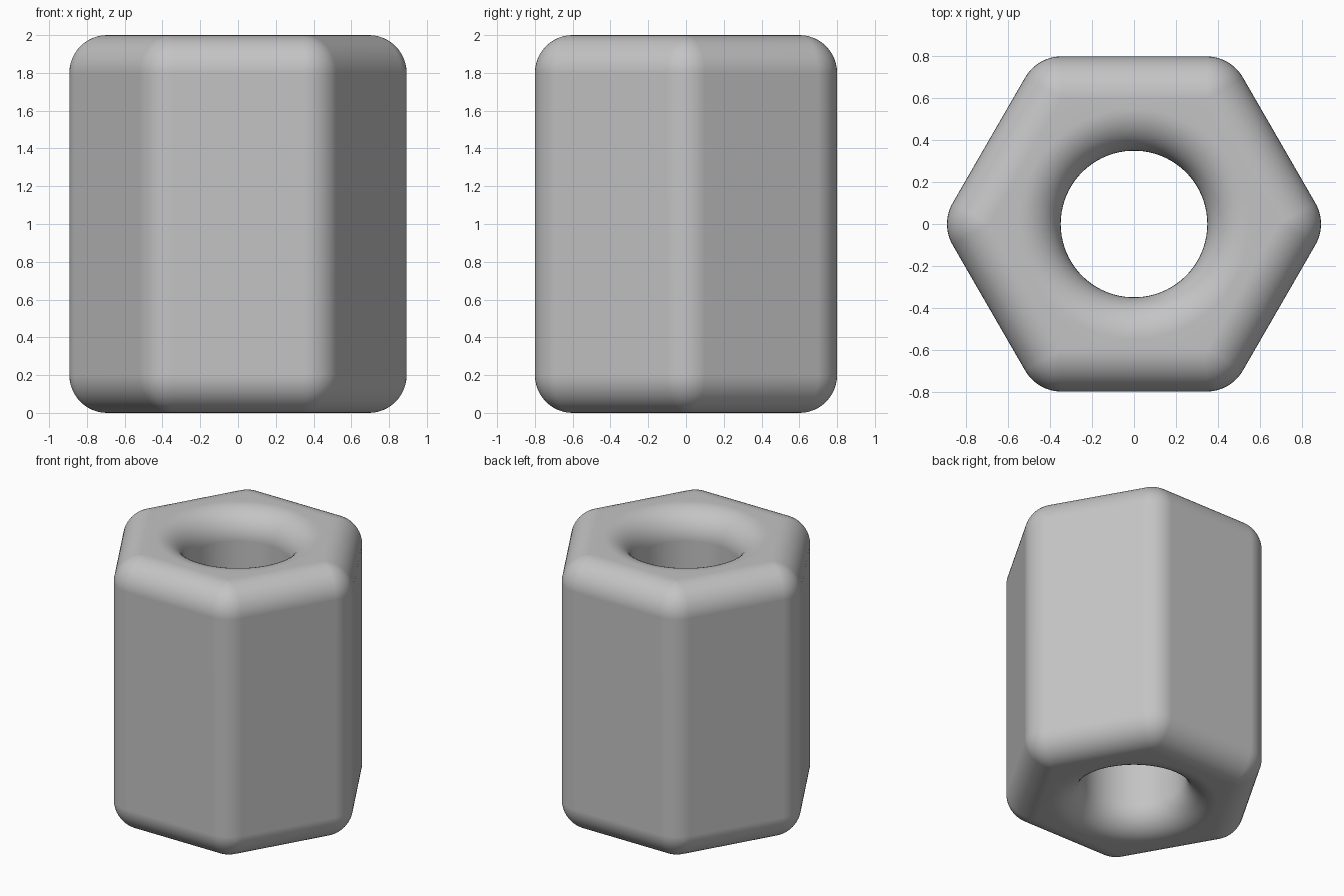
import bpy
import bmesh
from math import cos, sin, pi, radians

cube = bpy.data.objects.get("Cube")
if cube:
    bpy.data.objects.remove(cube)

HEIGHT, FILLET = 2.0, 0.2
CORE = (0.8 - FILLET) / cos(pi / 6)      # corner radius of the hexagonal core
BORE = 0.35
ARC, STEPS = 13, 12                      # points per corner, steps per fillet


def hex_ring(offset, z):
    """Hexagon grown outwards by offset, with rounded corners."""
    points = []
    for k in range(6):
        a = k * pi / 3
        for j in range(ARC):
            b = a + (j / (ARC - 1) - 0.5) * pi / 3
            points.append((CORE * cos(a) + offset * cos(b),
                           CORE * sin(a) + offset * sin(b), z))
    return points


def bore_ring(radius, z):
    points = []
    for k in range(6):
        for j in range(ARC):
            a = (k + (j - (ARC - 1) / 2) / ARC) * pi / 3
            points.append((radius * cos(a), radius * sin(a), z))
    return points


# Ring sequence: up the outer wall, over the top, down the bore, under the base
low, high = FILLET, HEIGHT - FILLET
turn = [i / STEPS * pi / 2 for i in range(STEPS + 1)]
lip = BORE + FILLET
rings = [hex_ring(FILLET * sin(t), low - FILLET * cos(t)) for t in turn]
rings += [hex_ring(FILLET * cos(t), high + FILLET * sin(t)) for t in turn]
rings += [bore_ring(lip - FILLET * sin(t), high + FILLET * cos(t)) for t in turn]
rings += [bore_ring(lip - FILLET * cos(t), low - FILLET * sin(t)) for t in turn]

# Skin the rings into a closed tube
bm = bmesh.new()
loops = [[bm.verts.new(p) for p in ring] for ring in rings]
count = 6 * ARC
for r, loop in enumerate(loops):
    nxt = loops[(r + 1) % len(loops)]
    for i in range(count):
        n = (i + 1) % count
        bm.faces.new((loop[i], loop[n], nxt[n], nxt[i]))
bmesh.ops.remove_doubles(bm, verts=bm.verts, dist=0.0001)
bmesh.ops.recalc_face_normals(bm, faces=bm.faces)
mesh = bpy.data.meshes.new("hex_nut")
bm.to_mesh(mesh)
bm.free()
nut = bpy.data.objects.new("hex_nut", mesh)
bpy.context.collection.objects.link(nut)

# Plain grey finish
grey = bpy.data.materials.new("plain grey")
grey.use_nodes = True
colour = (0.55, 0.55, 0.55, 1.0)
grey.diffuse_color = colour
grey.node_tree.nodes["Principled BSDF"].inputs["Base Color"].default_value = colour
mesh.materials.append(grey)

# Smooth shading with flat-looking walls
bpy.ops.object.select_all(action='DESELECT')
nut.select_set(True)
bpy.context.view_layer.objects.active = nut
bpy.ops.object.shade_smooth_by_angle(angle=radians(40))
nut.modifiers.new("even_walls", 'WEIGHTED_NORMAL').keep_sharp = True
